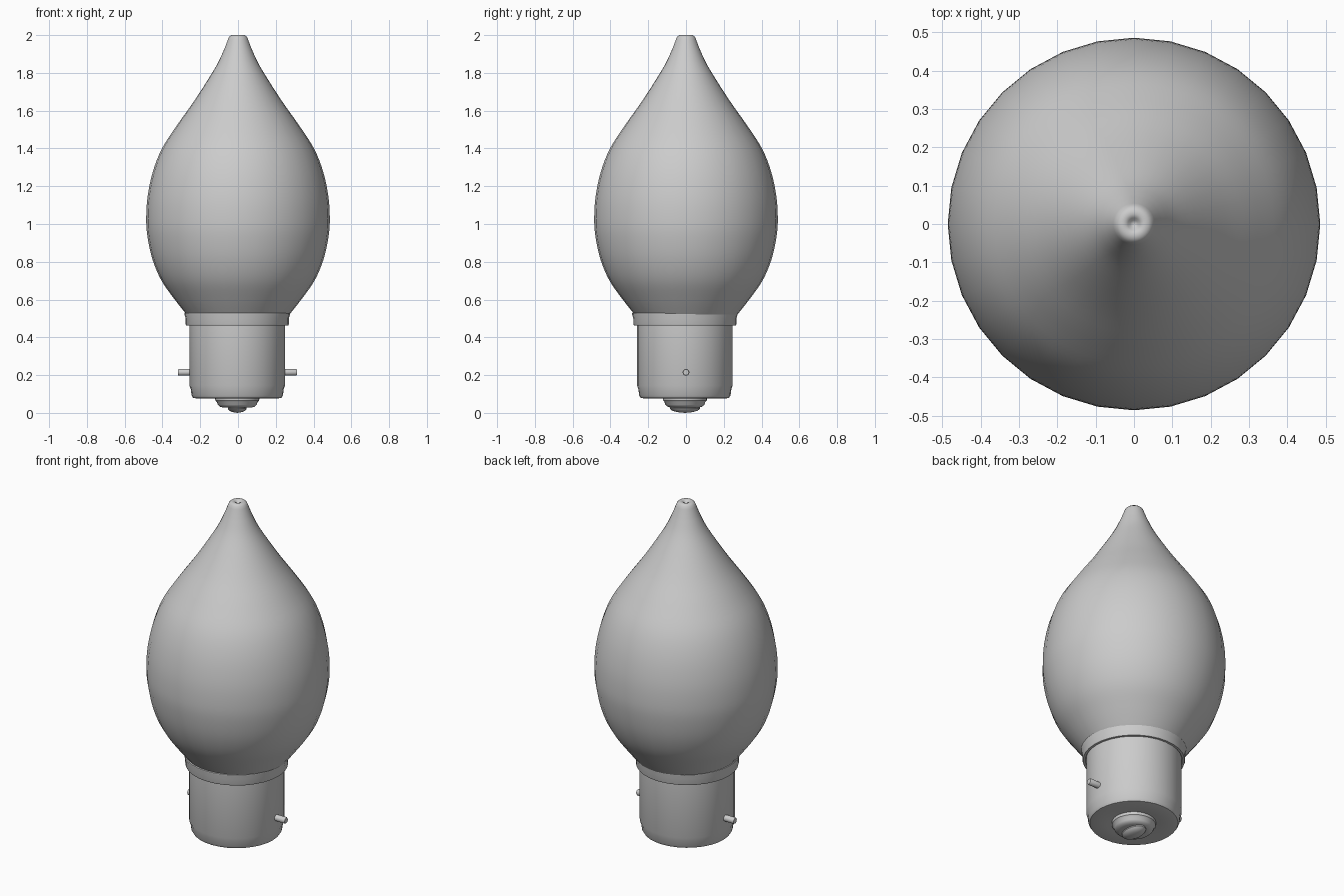
import bpy, bmesh, math
from mathutils import Matrix, Vector

if "Cube" in bpy.data.objects:
    bpy.data.objects.remove(bpy.data.objects["Cube"])


def finish(name, bm, angle=35):
    bmesh.ops.remove_doubles(bm, verts=bm.verts, dist=1e-5)
    bmesh.ops.recalc_face_normals(bm, faces=bm.faces)
    me = bpy.data.meshes.new(name)
    bm.to_mesh(me)
    bm.free()
    ob = bpy.data.objects.new(name, me)
    bpy.context.collection.objects.link(ob)
    bpy.ops.object.select_all(action='DESELECT')
    ob.select_set(True)
    bpy.context.view_layer.objects.active = ob
    bpy.ops.object.shade_smooth_by_angle(angle=math.radians(angle))
    return ob


def lathe(name, profile, steps=32, angle=35):
    """Spin a list of (radius, z) points around z."""
    bm = bmesh.new()
    vs = [bm.verts.new((r, 0, z)) for r, z in profile]
    es = [bm.edges.new(p) for p in zip(vs, vs[1:])]
    bmesh.ops.spin(bm, geom=vs + es, cent=(0, 0, 0), axis=(0, 0, 1),
                   angle=math.tau, steps=steps)
    return finish(name, bm, angle)


def smooth(points, n=4):
    """Catmull-Rom curve through the points."""
    p = [Vector(q) for q in [points[0]] + points + [points[-1]]]
    out = []
    for a, b, c, d in zip(p, p[1:], p[2:], p[3:]):
        for i in range(n):
            t = i / n
            out.append(0.5 * (2 * b + (c - a) * t + (2 * a - 5 * b + 4 * c - d) * t * t
                              + (3 * b - a - 3 * c + d) * t ** 3))
    return out + [p[-1]]


# Flame-shaped glass with a small dimple in the tip
glass = smooth([(0.272, 0.52), (0.335, 0.60), (0.405, 0.70), (0.452, 0.81),
                (0.479, 0.93), (0.486, 1.03), (0.478, 1.15), (0.450, 1.28),
                (0.402, 1.40), (0.325, 1.52), (0.240, 1.64), (0.165, 1.755),
                (0.108, 1.85), (0.071, 1.93)])
tip = [(0.054, 1.975), (0.048, 1.99), (0.038, 1.999), (0.026, 2.0),
       (0.016, 1.996), (0.010, 1.985), (0, 1.982)]
lathe("glass_bulb", [(0.245, 0.49)] + [tuple(v) for v in glass] + tip, angle=70)

OFFSET = Vector((-0.004, -0.006, 0))

# Metal cap with rounded lower edge and a shallow well in its base
cap = lathe("base_cap", [(0, 0.085), (0.10, 0.085), (0.14, 0.078), (0.215, 0.076),
                         (0.234, 0.080), (0.242, 0.093), (0.246, 0.125),
                         (0.253, 0.145), (0.253, 0.48)])

# Flared collar holding the glass
collar = lathe("collar", [(0.251, 0.475), (0.257, 0.463), (0.270, 0.463),
                          (0.273, 0.470), (0.273, 0.500), (0.279, 0.520),
                          (0.279, 0.528), (0.272, 0.532), (0.262, 0.525),
                          (0.250, 0.500), (0.251, 0.475)])

# Stepped insulator under the cap
insulator = lathe("insulator", [(0, 0.028), (0.075, 0.028), (0.092, 0.033),
                                (0.103, 0.043), (0.108, 0.058), (0.116, 0.066),
                                (0.118, 0.090)])

# Oval solder contact
contact = lathe("solder_contact", [(0, 0.0), (0.5, 0.004), (0.85, 0.012),
                                   (1, 0.022), (1, 0.032)], steps=24)
contact.data.transform(Matrix.Diagonal((0.05, 0.08, 1, 1)))

for ob in (cap, collar, insulator, contact):
    ob.location = OFFSET

# Bayonet pins on both sides
for side, name in ((-1, "left_pin"), (1, "right_pin")):
    pin = lathe(name, [(0, 0), (0.018, 0), (0.018, 0.085),
                       (0.015, 0.09), (0, 0.09)], steps=16)
    pin.data.transform(Matrix.Rotation(side * math.pi / 2, 4, 'Y'))
    pin.location = (side * 0.225 - 0.003, 0, 0.215)
